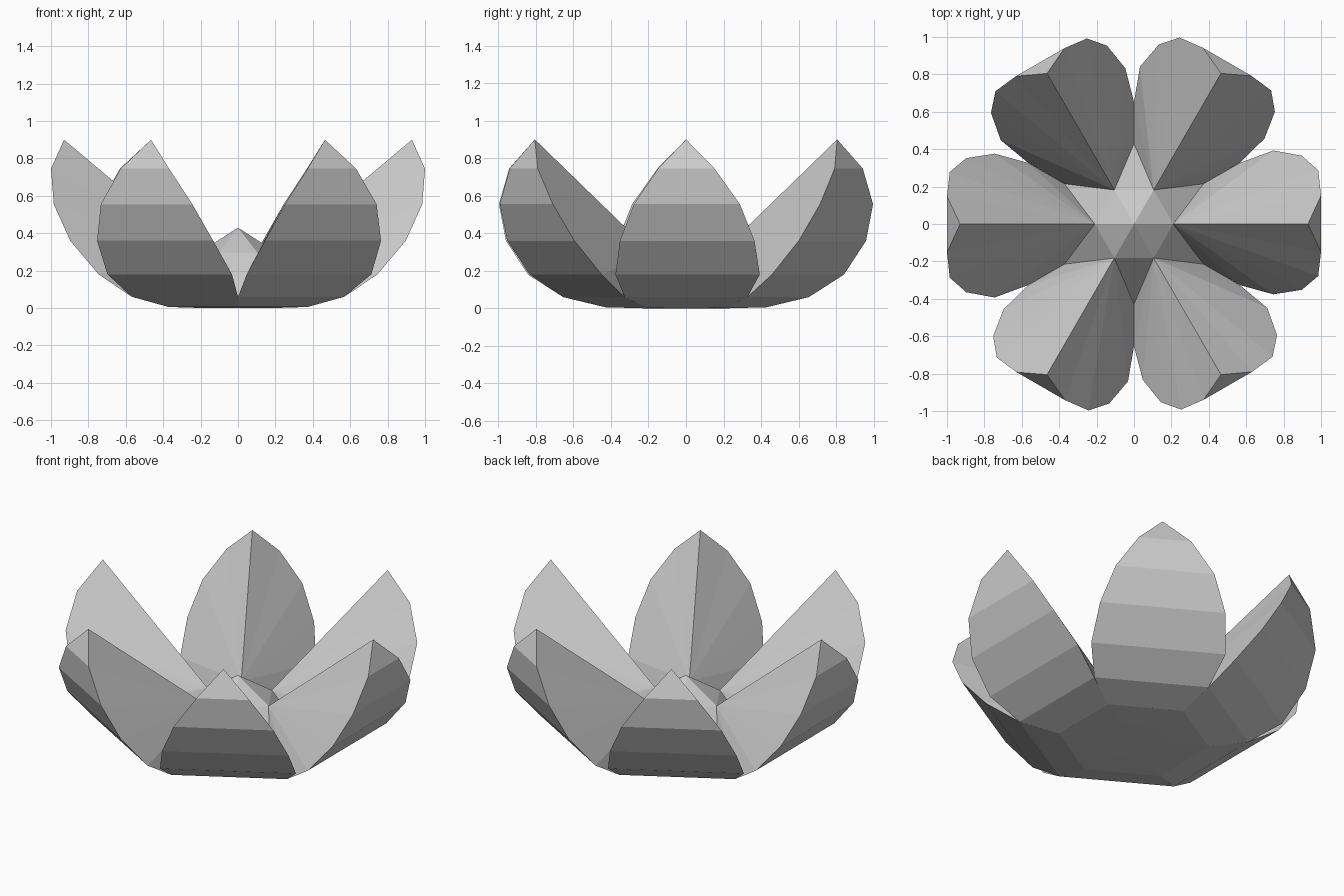
import bpy, bmesh, math

if "Cube" in bpy.data.objects:
    bpy.data.objects.remove(bpy.data.objects["Cube"])

# outer petal profile: radius, height, clockwise half width, counter-clockwise half width
PROFILE = [(0.372, 0.006, 0.215, 0.215), (0.567, 0.06, 0.327, 0.327),
           (0.745, 0.18, 0.376, 0.393), (0.897, 0.36, 0.352, 0.365),
           (0.985, 0.555, 0.278, 0.287), (1.0, 0.745, 0.148, 0.152)]
TIP = (0.93, 0, 0.90)
RIDGE_BASE = (0.21, 0, 0.295)


def finish(name, bm):
    bmesh.ops.recalc_face_normals(bm, faces=bm.faces[:])
    mesh = bpy.data.meshes.new(name)
    bm.to_mesh(mesh)
    bm.free()
    obj = bpy.data.objects.new(name, mesh)
    bpy.context.collection.objects.link(obj)
    return obj


def hexagon(bm, radius, z, start):
    return [bm.verts.new((radius * math.cos(math.radians(start + 60 * i)),
                          radius * math.sin(math.radians(start + 60 * i)), z))
            for i in range(6)]


# petal: banded curved back, two flat inner facets meeting at a ridge
bm = bmesh.new()
right = [bm.verts.new((r, -a, z)) for r, z, a, b in PROFILE]
left = [bm.verts.new((r, b, z)) for r, z, a, b in PROFILE]
tip, base = bm.verts.new(TIP), bm.verts.new(RIDGE_BASE)
for i in range(len(PROFILE) - 1):
    bm.faces.new((right[i], right[i + 1], left[i + 1], left[i]))
bm.faces.new((right[-1], tip, left[-1]))
for side in (right, left):
    chain = side + [tip]
    for i in range(len(chain) - 1):
        bm.faces.new((base, chain[i], chain[i + 1]))
bm.faces.new((base, left[0], right[0]))
petal = finish("petal", bm)

# repeat the petal around the centre
for k in range(1, 6):
    copy = bpy.data.objects.new("petal_%d" % k, petal.data)
    copy.rotation_euler.z = math.radians(60 * k)
    bpy.context.collection.objects.link(copy)

# flower centre: pyramid on a star-shaped skirt with a shallow underside
bm = bmesh.new()
apex = bm.verts.new((0, 0, 0.43))
top = hexagon(bm, RIDGE_BASE[0], RIDGE_BASE[2], 0)
rim = hexagon(bm, 0.43, 0.006, 30)
foot = hexagon(bm, 0.21, 0, 30)
for i in range(6):
    j = (i + 1) % 6
    bm.faces.new((apex, top[i], top[j]))
    bm.faces.new((top[i], rim[i], top[j]))
    bm.faces.new((top[j], rim[i], rim[j]))
    bm.faces.new((rim[i], foot[i], foot[j], rim[j]))
bm.faces.new(foot)
finish("flower_centre", bm)
